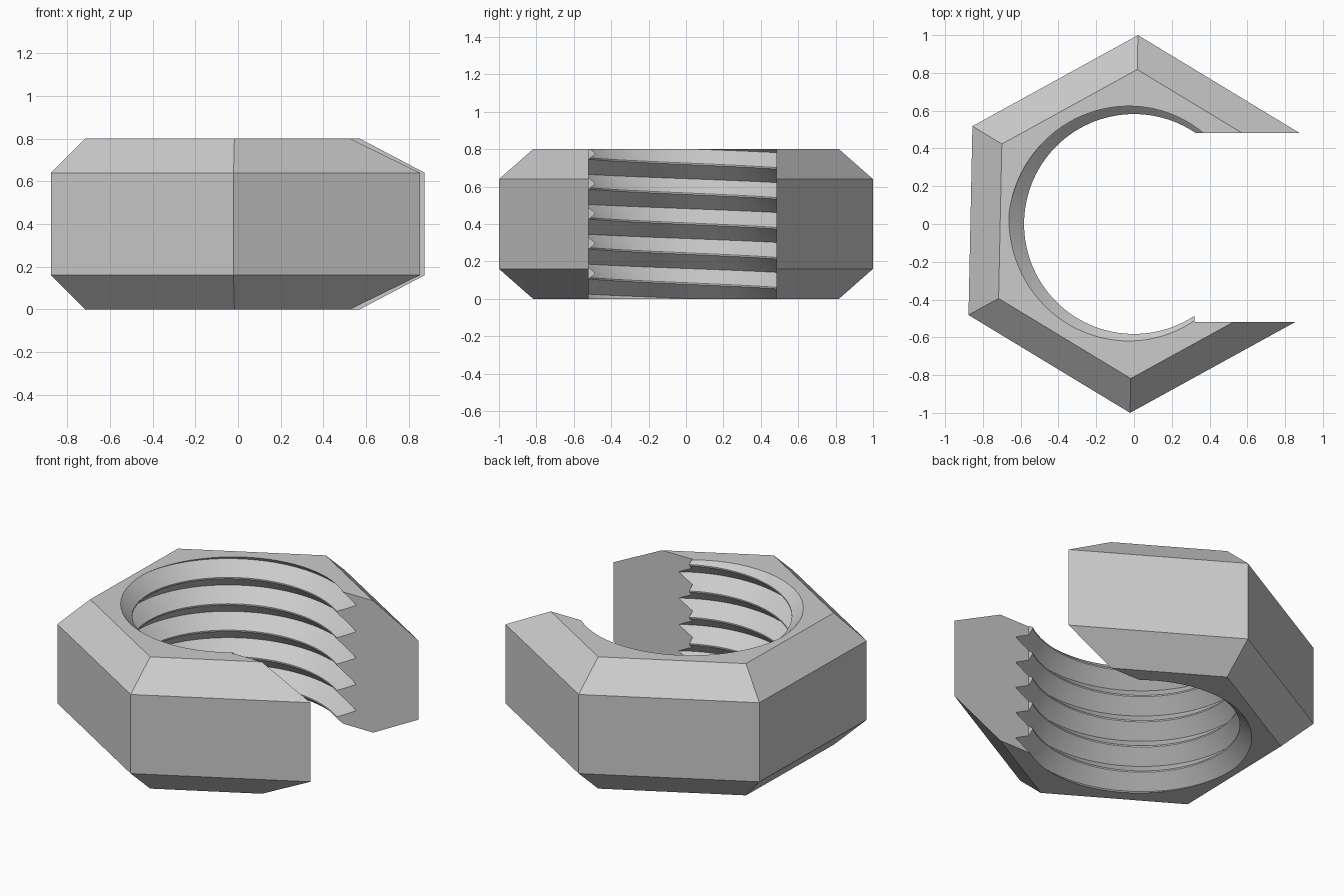
import bpy, bmesh
from math import sin, cos, radians

old = bpy.data.objects.get("Cube")
if old:
    bpy.data.objects.remove(old, do_unlink=True)

HEIGHT, CHAMFER = 0.8, 0.16
PITCH, CREST, ROOT, FLAT = 0.16, 0.582, 0.664, 0.008
TURN = -1.2  # slight twist of the hexagon, degrees

steel = bpy.data.materials.new("plain grey steel")
steel.use_nodes = True
grey = (0.6, 0.6, 0.6, 1)
steel.diffuse_color = grey
steel.node_tree.nodes["Principled BSDF"].inputs["Base Color"].default_value = grey


def finish(bm, name):
    bmesh.ops.recalc_face_normals(bm, faces=bm.faces)
    mesh = bpy.data.meshes.new(name)
    bm.to_mesh(mesh)
    bm.free()
    mesh.materials.append(steel)
    obj = bpy.data.objects.new(name, mesh)
    bpy.context.collection.objects.link(obj)
    return obj


def box(name, x, y, z):
    bm = bmesh.new()
    bmesh.ops.create_cube(bm, size=1)
    for v in bm.verts:
        v.co = [a[0] if c < 0 else a[1] for a, c in zip((x, y, z), v.co)]
    return finish(bm, name)


def hex_body():
    # Stacked hexagon rings give the chamfers at top and bottom
    bm = bmesh.new()
    rings = []
    for r, z in ((0.818, 0), (1, CHAMFER), (1, HEIGHT - CHAMFER), (0.818, HEIGHT)):
        angles = [radians(30 + 60 * i + TURN) for i in range(6)]
        rings.append([bm.verts.new((r * cos(a), r * sin(a), z)) for a in angles])
    for low, high in zip(rings, rings[1:]):
        for i in range(6):
            j = (i + 1) % 6
            bm.faces.new((low[i], low[j], high[j], high[i]))
    bm.faces.new(rings[0])
    bm.faces.new(rings[-1])
    return finish(bm, "split_hex_nut")


def thread_cutter():
    # Helical V-thread swept around the axis, open only inside the slot
    bm = bmesh.new()
    bottom, top = bm.verts.new((0, 0, -1)), bm.verts.new((0, 0, 2))
    columns = []
    for deg in range(10, 351, 2):
        a = radians(deg)
        column = []
        for k in range(-8, 3):
            crest = HEIGHT + PITCH * ((deg + 5) / 360 + k)
            for r, dz in ((CREST, -FLAT / 2), (CREST, FLAT / 2), (ROOT, PITCH / 2)):
                column.append(bm.verts.new((r * cos(a), r * sin(a), crest + dz)))
        columns.append(column)
    for left, right in zip(columns, columns[1:]):
        bm.faces.new((bottom, left[0], right[0]))
        bm.faces.new((top, left[-1], right[-1]))
        for i in range(len(left) - 1):
            bm.faces.new((left[i], right[i], right[i + 1], left[i + 1]))
    for column in (columns[0], columns[-1]):
        bm.faces.new([bottom] + column + [top])
    return finish(bm, "thread_cutter")


nut = hex_body()
cutters = [
    thread_cutter(),
    box("core_cutter", (-0.1, 1.4), (-0.3, 0.3), (-0.3, 1.2)),
    box("slot_cutter", (0.32, 1.3), (-0.52, 0.483), (-0.2, 1.1)),
]

# Cut the threaded hole and the open side
bpy.ops.object.select_all(action="DESELECT")
bpy.context.view_layer.objects.active = nut
nut.select_set(True)
for cutter in cutters:
    cutter.hide_render = True
    mod = nut.modifiers.new(cutter.name, "BOOLEAN")
    mod.operation, mod.solver, mod.object = "DIFFERENCE", "EXACT", cutter
    bpy.ops.object.modifier_apply(modifier=mod.name)
    bpy.data.objects.remove(cutter, do_unlink=True)

bpy.ops.object.shade_smooth_by_angle(angle=radians(30))
